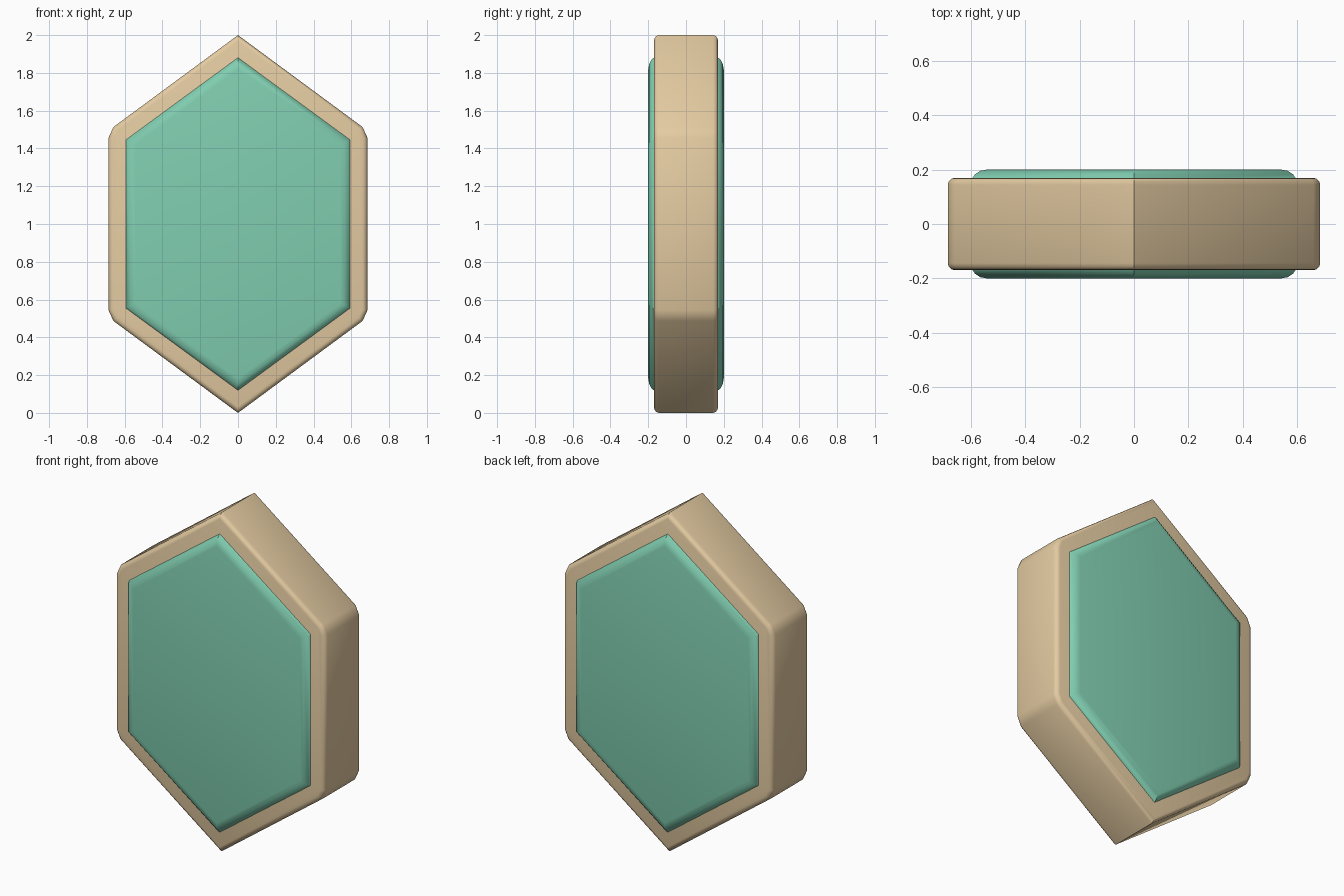
import bpy, bmesh

if "Cube" in bpy.data.objects:
    bpy.data.objects.remove(bpy.data.objects["Cube"])


def material(name, color):
    m = bpy.data.materials.new(name)
    m.diffuse_color = color
    m.use_nodes = True
    m.node_tree.nodes["Principled BSDF"].inputs["Base Color"].default_value = m.diffuse_color
    return m


def rounded_prism(name, outline, half_depth, radius, segments, mat):
    """Extrude an x-z outline along y and round the front and back rims."""
    bm = bmesh.new()
    front = [bm.verts.new((x, -half_depth, z)) for x, z in outline]
    face = bm.faces.new(front)
    ext = bmesh.ops.extrude_face_region(bm, geom=[face], use_keep_orig=True)
    back = [v for v in ext["geom"] if isinstance(v, bmesh.types.BMVert)]
    bmesh.ops.translate(bm, verts=back, vec=(0, 2 * half_depth, 0))
    bmesh.ops.recalc_face_normals(bm, faces=bm.faces)
    rims = [e for e in bm.edges
            if abs(e.verts[0].co.y - e.verts[1].co.y) < 1e-5]
    bmesh.ops.bevel(bm, geom=rims, offset=radius, offset_type='OFFSET',
                    segments=segments, profile=0.5, affect='EDGES')
    bmesh.ops.recalc_face_normals(bm, faces=bm.faces)
    mesh = bpy.data.meshes.new(name)
    bm.to_mesh(mesh)
    bm.free()
    mesh.materials.append(mat)
    obj = bpy.data.objects.new(name, mesh)
    bpy.context.collection.objects.link(obj)
    bpy.ops.object.select_all(action='DESELECT')
    obj.select_set(True)
    bpy.context.view_layer.objects.active = obj
    bpy.ops.object.shade_smooth_by_angle(angle=0.56)
    return obj


def mirrored(right_side):
    """Right-hand points, top tip to bottom tip, closed on the left."""
    return right_side + [(-x, z) for x, z in reversed(right_side[1:-1])]


tan = material("tan", (0.78, 0.60, 0.36, 1))
green = material("green", (0.22, 0.62, 0.44, 1))

# Hexagonal frame with small chamfers on the four side corners
rounded_prism("frame", mirrored([(0, 2), (0.66, 1.513), (0.685, 1.457),
                                 (0.685, 0.543), (0.66, 0.487), (0, 0)]),
              0.17, 0.026, 3, tan)

# Gem panel that pokes out of the frame on both sides
rounded_prism("gem", mirrored([(0, 1.892), (0.603, 1.45),
                               (0.603, 0.55), (0, 0.108)]),
              0.2, 0.06, 4, green)
